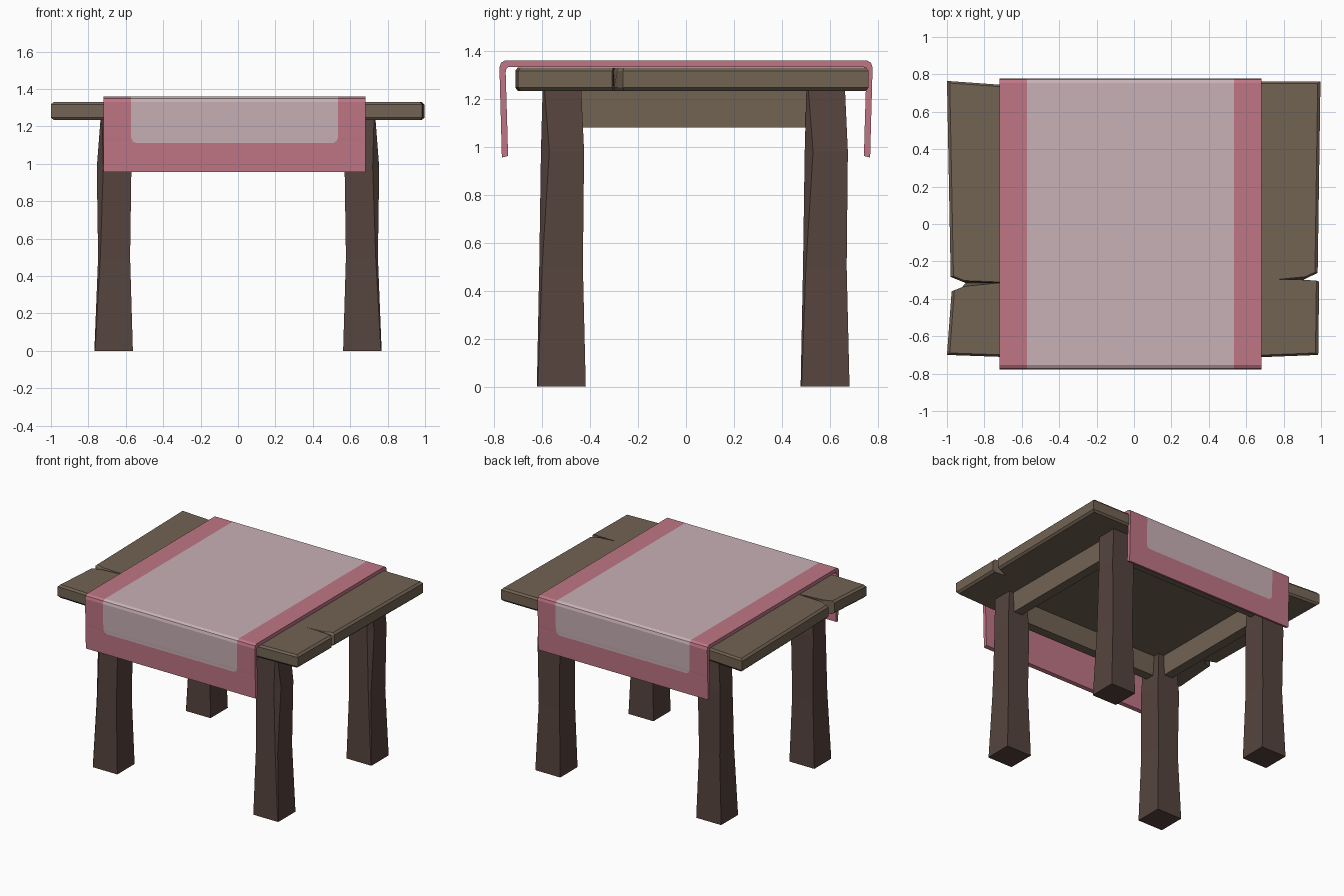
import bpy, bmesh

if "Cube" in bpy.data.objects:
    bpy.data.objects.remove(bpy.data.objects["Cube"])


def material(name, rgb):
    m = bpy.data.materials.new(name)
    m.diffuse_color = (*rgb, 1)
    m.use_nodes = True
    m.node_tree.nodes["Principled BSDF"].inputs["Base Color"].default_value = m.diffuse_color
    return m


WOOD = material("weathered wood", (0.17, 0.125, 0.088))
DARK = material("dark wood", (0.092, 0.057, 0.047))
PINK = material("rose cloth", (0.52, 0.18, 0.235))
PALE = material("pale cloth panel", (0.58, 0.44, 0.465))


def finish(name, bm, mats):
    bmesh.ops.recalc_face_normals(bm, faces=bm.faces)
    me = bpy.data.meshes.new(name)
    bm.to_mesh(me)
    bm.free()
    for m in mats:
        me.materials.append(m)
    ob = bpy.data.objects.new(name, me)
    bpy.context.collection.objects.link(ob)
    return ob


def loft(name, rings, mat):
    """Skin a stack of equal-length rings and cap both ends."""
    bm = bmesh.new()
    vs = [[bm.verts.new(p) for p in r] for r in rings]
    n = len(rings[0])
    for a, b in zip(vs, vs[1:]):
        for i in range(n):
            j = (i + 1) % n
            bm.faces.new((a[i], a[j], b[j], b[i]))
    caps = [bm.faces.new(vs[0]), bm.faces.new(vs[-1])]
    bmesh.ops.recalc_face_normals(bm, faces=bm.faces)
    bmesh.ops.triangulate(bm, faces=[f for f in caps if len(f.verts) > 5])
    return finish(name, bm, [mat])


# Table top: split plank outline, the cracks reach further in on the top side
def outline(left_tip, right_tip, k, z):
    pts = [(-1, .765), (-.98, -.283), (-.92, -.307), (left_tip, -.316),
           (-.92, -.338), (-.975, -.36), (-1, -.70), (-.72, -.71), (.68, -.712),
           (.985, -.70), (.99, -.308), (.93, -.303), (right_tip, -.30),
           (.93, -.286), (.982, -.262), (.997, .762), (.68, .762), (-.72, .745)]
    return [(x * k, y * k, z) for x, y in pts]


loft("table_top", [outline(-.90, .90, .985, 1.233), outline(-.90, .90, 1, 1.247),
                   outline(-.72, .81, 1, 1.317), outline(-.70, .79, .985, 1.331)], WOOD)

# Legs: waisted posts with one chipped outer corner
# rows: z, outer x, inner x, front y, rear y, chip size
LEG = [(0, .768, .562, -.622, -.418, .004), (.5, .748, .577, -.612, -.430, .012),
       (.98, .755, .570, -.605, -.425, .035), (1.24, .735, .585, -.598, -.437, .008)]
for side, s in (("left", -1), ("right", 1)):
    for end, dy in (("front", 0), ("back", 1.1)):
        rings = [[(s * (xo - c), y0 + dy, z), (s * xo, y0 + dy + c, z),
                  (s * xo, y1 + dy, z), (s * xi, y1 + dy, z), (s * xi, y0 + dy, z)]
                 for z, xo, xi, y0, y1, c in LEG]
        loft(f"{end}_{side}_leg", rings, DARK)


# Aprons between the legs
def apron(name, x0, x1, y0, y1):
    loft(name, [[(x0, y0, z), (x1, y0, z), (x1, y1, z), (x0, y1, z)]
                for z in (1.08, 1.236)], WOOD)


apron("left_apron", -.70, -.63, -.48, .55)
apron("right_apron", .63, .70, -.48, .55)
apron("front_apron", -.62, .62, -.555, -.485)
apron("back_apron", -.62, .62, .545, .615)

# Cloth: folded sheet, with a pale round-cornered panel cut into the outer face
# rows: outer y, outer z, inner y, inner z, panel side inset
HALF = [(.768, .955, .742, .962, .03), (.772, 1.11, .746, 1.11, .03),
        (.772, 1.12, .746, 1.12, .009), (.773, 1.14, .747, 1.14, 0),
        (.778, 1.33, .752, 1.31, 0), (.772, 1.35, .749, 1.325, 0),
        (.755, 1.36, .742, 1.333, 0)]
rows = [(-a, b, -c, d, e) for a, b, c, d, e in HALF] + HALF[::-1]
bm = bmesh.new()
outer, inner = [], []
for yo, zo, yi, zi, e in rows:
    xs = (-.72, -.572 + e, .535 - e, .683)
    outer.append([bm.verts.new((x, yo, zo)) for x in xs])
    inner.append([bm.verts.new((x, yi, zi)) for x in xs])
last = len(rows) - 1
for i in range(last):
    for j in range(3):
        for grid in (outer, inner):
            f = bm.faces.new((grid[i][j], grid[i][j + 1], grid[i + 1][j + 1], grid[i + 1][j]))
            if grid is outer and j == 1 and 0 < i < last - 1:
                f.material_index = 1
    for j in (0, 3):
        bm.faces.new((outer[i][j], outer[i + 1][j], inner[i + 1][j], inner[i][j]))
for i in (0, last):
    for j in range(3):
        bm.faces.new((outer[i][j], outer[i][j + 1], inner[i][j + 1], inner[i][j]))
finish("table_runner", bm, [PINK, PALE])
